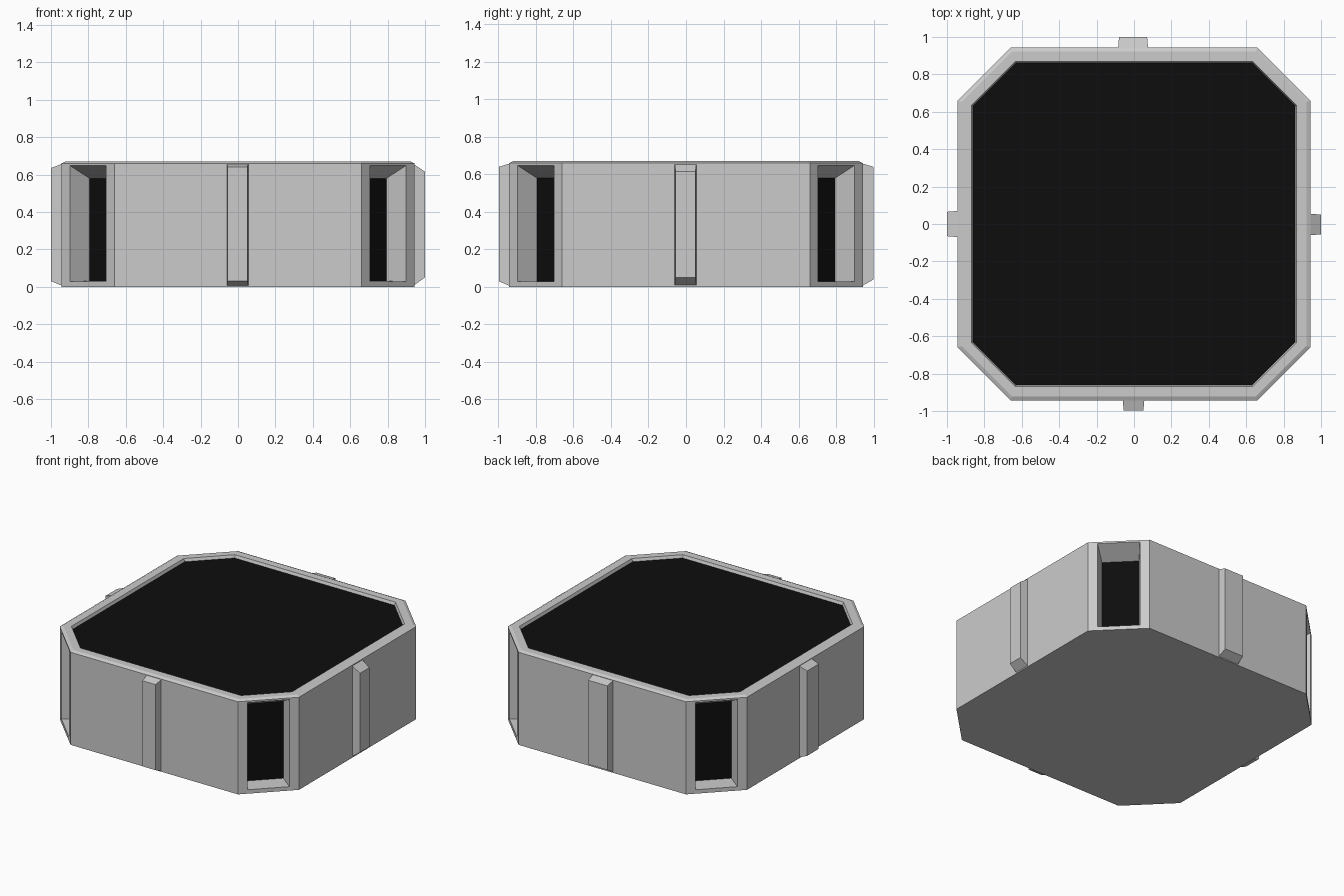
import bpy, bmesh
from math import pi
from mathutils import Matrix, Vector

if "Cube" in bpy.data.objects:
    bpy.data.objects.remove(bpy.data.objects["Cube"])

black = bpy.data.materials.new("black_panel")
black.diffuse_color = (0.004, 0.004, 0.004, 1)
black.use_nodes = True
black.node_tree.nodes["Principled BSDF"].inputs["Base Color"].default_value = black.diffuse_color
grey = bpy.data.materials.new("grey_shell")
grey.diffuse_color = (0.8, 0.8, 0.8, 1)
grey.use_nodes = True
grey.node_tree.nodes["Principled BSDF"].inputs["Base Color"].default_value = grey.diffuse_color


def finish(bm, name, mats=()):
    bmesh.ops.remove_doubles(bm, verts=bm.verts, dist=1e-4)
    bmesh.ops.recalc_face_normals(bm, faces=bm.faces)
    me = bpy.data.meshes.new(name)
    bm.to_mesh(me)
    bm.free()
    for m in mats:
        me.materials.append(m)
    ob = bpy.data.objects.new(name, me)
    bpy.context.collection.objects.link(ob)
    return ob


def bridge(bm, a, b, skip=()):
    n = len(a)
    for i in range(n):
        if i not in skip:
            j = (i + 1) % n
            bm.faces.new((a[i], a[j], b[j], b[i]))


def octagon(bm, r, c, z):
    pts = []
    for k in range(4):
        rot = Matrix.Rotation(k * pi / 2, 3, 'Z')
        pts += [rot @ Vector((-c, -r, z)), rot @ Vector((c, -r, z))]
    return [bm.verts.new(p) for p in pts]


# Octagonal shell with bevelled rim and sunken black top
R, C, H = 0.943, 0.66, 0.66
bm = bmesh.new()
rings = [octagon(bm, *p) for p in (
    (R, C, 0), (R, C, H), (0.922, 0.652, 0.67), (0.87, 0.633, 0.67), (0.862, 0.63, 0.65))]
bm.faces.new(rings[0])
bridge(bm, rings[0], rings[1], skip=(1, 3, 5, 7))
for a, b in zip(rings[1:], rings[2:]):
    bridge(bm, a, b)
bm.faces.new(rings[-1]).material_index = 1

# Corner pockets: frame, tapered walls, black back
mid = (R + C) / 2
half = (R - C) / 2 ** 0.5
for k in range(4):
    mat = (Matrix.Rotation(k * pi / 2, 4, 'Z') @ Matrix.Translation((mid, -mid, 0))
           @ Matrix.Rotation(pi / 4, 4, 'Z'))
    loops = []
    for w, depth, z0, z1 in ((half, 0, 0, H), (0.137, 0, 0.028, 0.648), (0.12, 0.13, 0.03, 0.58)):
        loops.append([bm.verts.new(mat @ Vector((u, depth, z)))
                      for u, z in ((-w, z0), (w, z0), (w, z1), (-w, z1))])
    bridge(bm, loops[0], loops[1])
    bridge(bm, loops[1], loops[2])
    bm.faces.new(loops[2]).material_index = 1
finish(bm, "shell", (grey, black))

# Side ribs: u range, reach, z range of the outer face
ribs = {
    "front_rib": (-0.055, 0.05, 0.998, 0.03, 0.64),
    "right_rib": (-0.055, 0.05, 1.0, 0.05, 0.615),
    "back_rib": (-0.07, 0.08, 1.0, 0.04, 0.64),
    "left_rib": (-0.065, 0.065, 1.0, 0.03, 0.635),
}
for k, (name, (u0, u1, reach, z0, z1)) in enumerate(ribs.items()):
    bm = bmesh.new()
    rot = Matrix.Rotation(k * pi / 2, 3, 'Z')
    loops = []
    for d, g, lo, hi in ((R - 0.01, 0.006, 0.002, 0.66), (reach, 0, z0, z1)):
        loops.append([bm.verts.new(rot @ Vector((u, -d, z))) for u, z in (
            (u0 - g, lo), (u1 + g, lo), (u1 + g, hi), (u0 - g, hi))])
    bridge(bm, *loops)
    for l in loops:
        bm.faces.new(l)
    finish(bm, name, (grey,))
